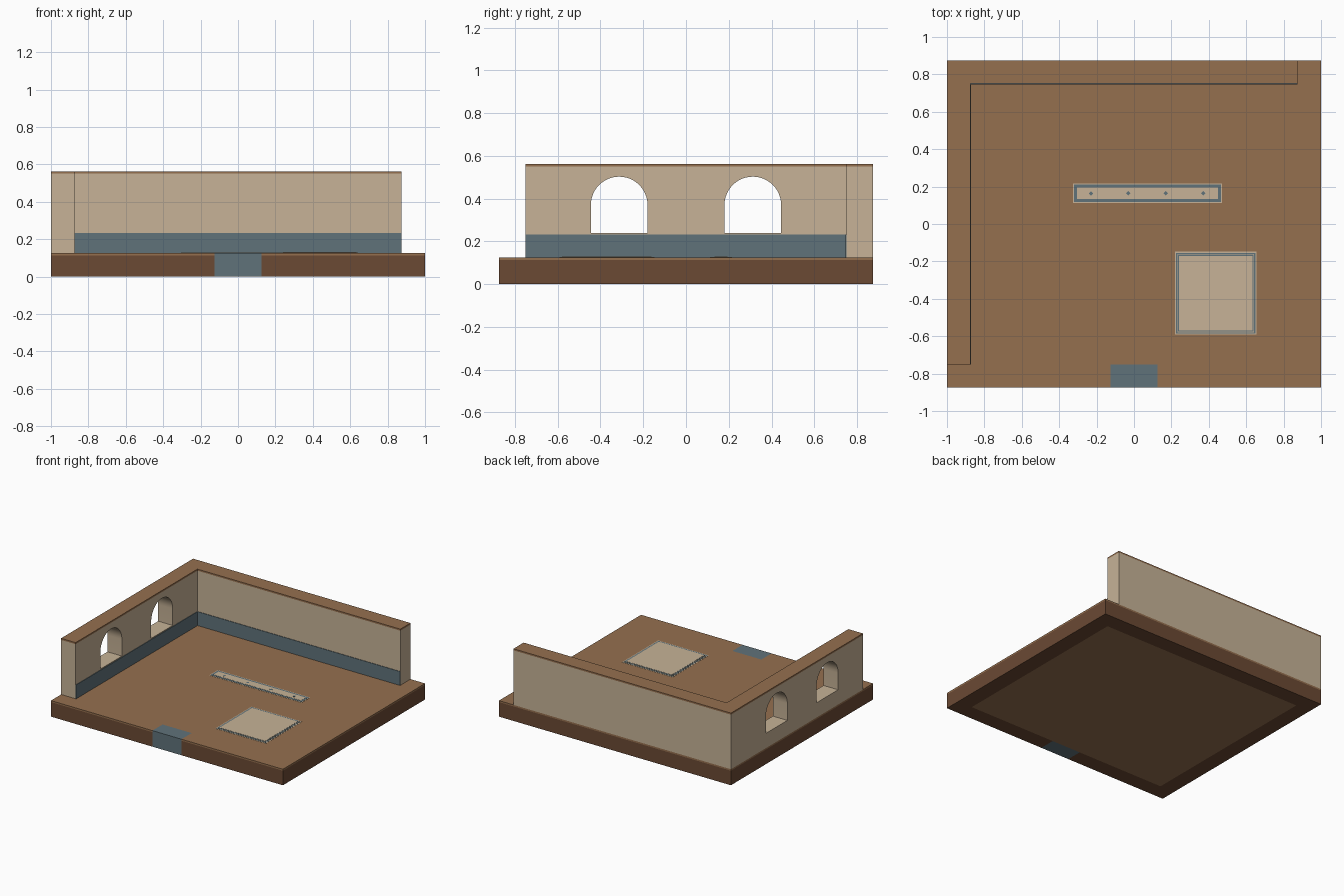
import bpy
import bmesh
import math

cube = bpy.data.objects.get("Cube")
if cube:
    bpy.data.objects.remove(cube, do_unlink=True)


def make_material(name, rgb):
    mat = bpy.data.materials.new(name)
    mat.use_nodes = True
    color = (*rgb, 1.0)
    mat.diffuse_color = color
    bsdf = mat.node_tree.nodes["Principled BSDF"]
    bsdf.inputs["Base Color"].default_value = color
    bsdf.inputs["Roughness"].default_value = 0.9
    return mat


TAN = make_material("tan wood", (0.30, 0.16, 0.078))
BROWN = make_material("dark brown wood", (0.147, 0.067, 0.034))
BEIGE = make_material("beige plaster", (0.57, 0.45, 0.31))
BLUE = make_material("slate blue", (0.117, 0.171, 0.195))


def prism(name, outline, low, high, mat, axis="z"):
    """Extrude a 2D outline along z, or a (y, z) outline along x."""
    bm = bmesh.new()
    place = (lambda a, b, c: (a, b, c)) if axis == "z" else (lambda a, b, c: (c, a, b))
    face = bm.faces.new([bm.verts.new(place(a, b, low)) for a, b in outline])
    top = bmesh.ops.extrude_face_region(bm, geom=[face])["geom"]
    moved = [v for v in top if isinstance(v, bmesh.types.BMVert)]
    bmesh.ops.translate(bm, verts=moved, vec=place(0, 0, high - low))
    bmesh.ops.recalc_face_normals(bm, faces=bm.faces)
    mesh = bpy.data.meshes.new(name)
    bm.to_mesh(mesh)
    bm.free()
    mesh.materials.append(mat)
    obj = bpy.data.objects.new(name, mesh)
    bpy.context.collection.objects.link(obj)
    return obj


def rect(x0, x1, y0, y1):
    return [(x0, y0), (x1, y0), (x1, y1), (x0, y1)]


# Main dimensions: half width, half depth, border and heights
W, D, B = 1.0, 0.875, 0.125
IW, ID = W - B, D - B
FLOOR, BOARD = 0.125, 0.113
WALL, CAP = 0.55, 0.5625

# Base: dark frame, floor core, floor board with a notch, and doorstep
notch = [(B, -D), (B, -ID), (-B, -ID), (-B, -D)]
outer = [(-B, -D), (-W, -D), (-W, D), (W, D), (W, -D), (B, -D)]
inner = [(B, -ID), (IW, -ID), (IW, ID), (-IW, ID), (-IW, -ID), (-B, -ID)]
prism("base_frame", outer + inner, 0, BOARD, BROWN)
prism("floor_core", rect(-IW, IW, -ID, ID), 0, BOARD, TAN)
prism("floor_board", outer + notch[1:3], BOARD, FLOOR, TAN)
prism("doorstep", rect(-B, B, -D, -ID), 0, FLOOR, BLUE)

# L-shaped wall and its cap
ell = [(-W, -ID), (-IW, -ID), (-IW, ID), (IW, ID), (IW, D), (-W, D)]
wall = prism("wall", ell, FLOOR, WALL, BEIGE)
prism("wall_cap", ell, WALL, CAP, TAN)

# Arched window openings
RADIUS, SILL, SPRING, STEPS = 0.1325, 0.24, 0.37, 24
for y in (-0.3125, 0.3125):
    arch = [(y - RADIUS, SILL), (y + RADIUS, SILL)]
    for i in range(STEPS + 1):
        a = math.pi * i / STEPS
        arch.append((y + RADIUS * math.cos(a), SPRING + RADIUS * math.sin(a)))
    cutter = prism("window_cutter", arch, -W - 0.1, -IW + 0.1, BEIGE, axis="x")
    cutter.hide_render = True
    mod = wall.modifiers.new("window", "BOOLEAN")
    mod.operation = "DIFFERENCE"
    mod.solver = "EXACT"
    mod.object = cutter
    bpy.context.view_layer.objects.active = wall
    bpy.ops.object.modifier_apply(modifier=mod.name)
    bpy.data.objects.remove(cutter, do_unlink=True)

bpy.ops.object.select_all(action="DESELECT")
wall.select_set(True)
bpy.context.view_layer.objects.active = wall
bpy.ops.object.shade_smooth_by_angle(angle=math.radians(30))

# Skirting along the inner wall faces
T = 0.004
skirting = [(-IW, -ID), (-IW + T, -ID), (-IW + T, ID - T),
            (IW, ID - T), (IW, ID), (-IW, ID)]
prism("skirting", skirting, FLOOR, 0.233, BLUE)


def rug(name, x0, x1, y0, y1, insets):
    """Stack thin plates, each smaller than the last, in alternating colours."""
    z = FLOOR
    for i, d in enumerate(insets):
        mat = BLUE if i % 2 else BEIGE
        prism(f"{name}_layer_{i + 1}", rect(x0 + d, x1 - d, y0 + d, y1 - d),
              z, z + 0.001, mat)
        z += 0.001
    return z


# Floor inlays: a long runner with studs and a square mat
top = rug("runner", -0.326, 0.47, 0.112, 0.216, (0, 0.006, 0.021))
rug("mat", 0.219, 0.655, -0.592, -0.148, (0, 0.006, 0.013, 0.016, 0.022))
S = 0.012
for i in range(4):
    x, y = -0.23 + 0.2 * i, 0.164
    prism(f"runner_stud_{i + 1}", [(x - S, y), (x, y - S), (x + S, y), (x, y + S)],
          top, top + 0.001, BLUE)
